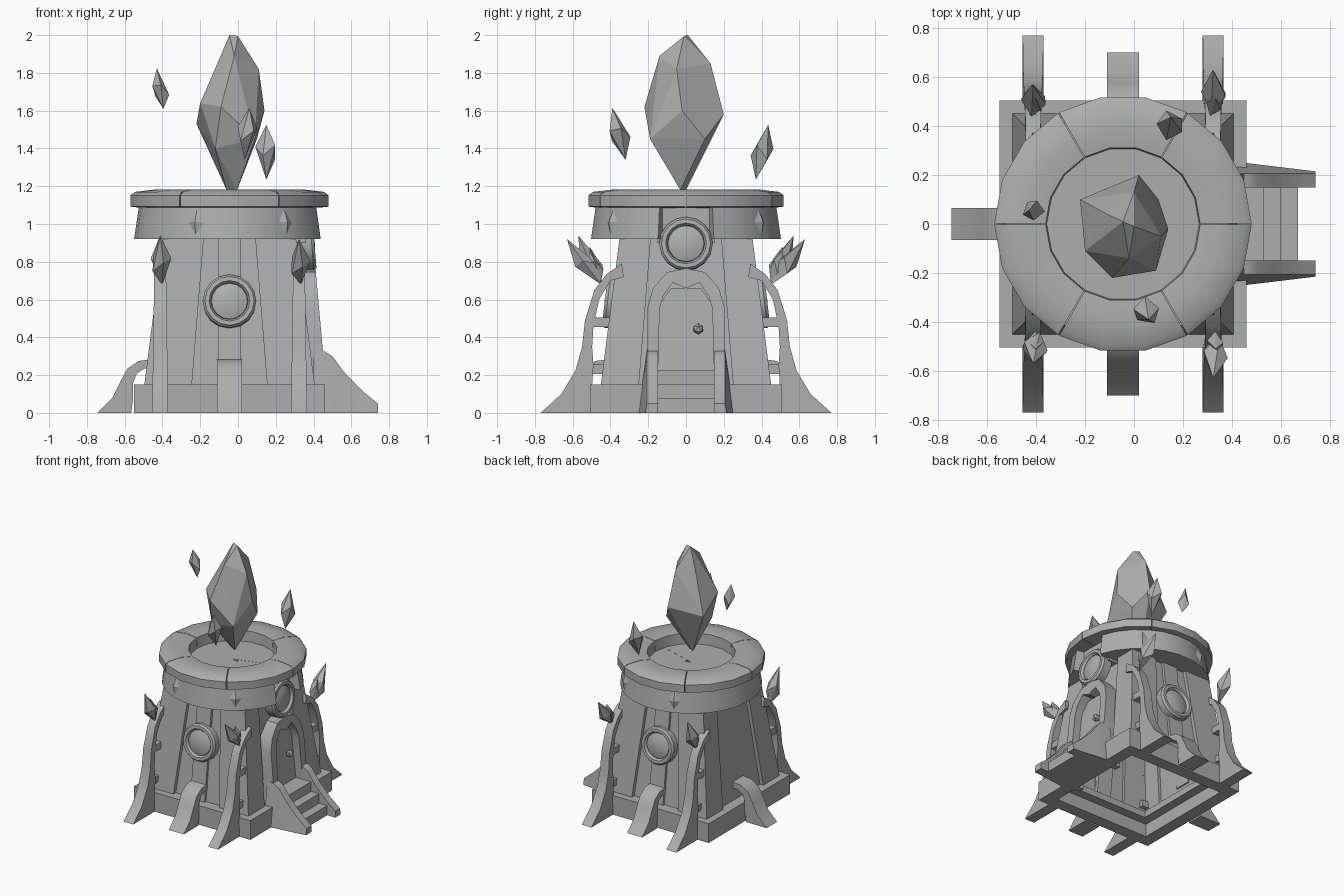
import bpy, bmesh, math
from mathutils import Vector, Matrix

if "Cube" in bpy.data.objects:
    bpy.data.objects.remove(bpy.data.objects["Cube"], do_unlink=True)

stone = bpy.data.materials.new("grey stone")
stone.use_nodes = True
GREY = (0.42, 0.42, 0.42, 1)
stone.diffuse_color = GREY
stone.node_tree.nodes["Principled BSDF"].inputs["Base Color"].default_value = GREY

CX = -0.045                       # tower axis
AXIS = Matrix.Translation((CX, 0, 0))


def finish(name, bm, matrix=None, smooth=False):
    if matrix:
        bm.transform(matrix)
    bmesh.ops.recalc_face_normals(bm, faces=bm.faces)
    mesh = bpy.data.meshes.new(name)
    bm.to_mesh(mesh)
    bm.free()
    mesh.materials.append(stone)
    ob = bpy.data.objects.new(name, mesh)
    bpy.context.scene.collection.objects.link(ob)
    if smooth:
        bpy.ops.object.select_all(action='DESELECT')
        ob.select_set(True)
        bpy.context.view_layer.objects.active = ob
        bpy.ops.object.shade_smooth_by_angle(angle=math.radians(30))
    return ob


def lathe(name, profile, n, matrix, start=0.0, sweep=360.0, closed=False, smooth=False):
    """Spin a (radius, z) profile; radius 0 makes a pole."""
    bm = bmesh.new()
    full = sweep == 360.0
    rows = []
    for k in range(n if full else n + 1):
        a = math.radians(start + sweep * k / n)
        rows.append([bm.verts.new((r * math.cos(a), r * math.sin(a), z)) for r, z in profile])
    m = len(profile)
    for k in range(n):
        p, q = rows[k], rows[(k + 1) % len(rows)]
        for j in range(m if closed else m - 1):
            i = (j + 1) % m
            bm.faces.new((p[j], q[j], q[i], p[i]))
    if not full:
        bm.faces.new(rows[0])
        bm.faces.new(rows[-1])
    bmesh.ops.remove_doubles(bm, verts=bm.verts, dist=1e-5)
    return finish(name, bm, matrix, smooth)


def strip(name, sections, place):
    """Solid strip from (outer, inner) pairs; place(u, v, side) gives the position."""
    bm = bmesh.new()
    rows = [[bm.verts.new(place(*o, 0)), bm.verts.new(place(*i, 0)),
             bm.verts.new(place(*i, 1)), bm.verts.new(place(*o, 1))] for o, i in sections]
    for p, q in zip(rows, rows[1:]):
        for j in range(4):
            i = (j + 1) % 4
            bm.faces.new((p[j], q[j], q[i], p[i]))
    bm.faces.new(rows[0])
    bm.faces.new(rows[-1])
    return finish(name, bm, smooth=True)


def hull(name, points):
    bm = bmesh.new()
    for p in points:
        bm.verts.new(p)
    bmesh.ops.convex_hull(bm, input=bm.verts)
    loose = [v for v in bm.verts if not v.link_faces]
    bmesh.ops.delete(bm, geom=loose, context='VERTS')
    return finish(name, bm)


def box(name, x0, x1, y0, y1, z0, z1):
    return hull(name, [(x, y, z) for x in (x0, x1) for y in (y0, y1) for z in (z0, z1)])


def shard(name, low, high, radius, waist=0.5, n=5):
    low, high = Vector(low), Vector(high)
    turn = (high - low).to_track_quat('Z', 'Y')
    mid = low.lerp(high, waist)
    ring = [mid + turn @ Vector((radius * math.cos(a), radius * math.sin(a), 0.03 * (-1) ** k))
            for k, a in enumerate(2 * math.pi * k / n for k in range(n))]
    return hull(name, [low, high] + ring)


# Square plinth with a ledge underneath, and the tapered tower shell
R2 = math.sqrt(2)
lathe("plinth", [(h * R2, z) for h, z in
      ((.505, 0), (.505, .15), (.34, .15), (.34, .10), (.41, .10), (.41, 0))],
      4, AXIS, start=45, closed=True)
lathe("tower_core", [(.425 * R2, .12), (.322 * R2, .95)], 4, AXIS, start=45)

# Raised slabs beside the recessed centre of each wall
for side in range(4):
    spin = AXIS @ Matrix.Rotation(side * math.pi / 2, 4, 'Z')
    wide = .05 if side % 2 else 0
    for s in (-1, 1):
        pts = []
        for z, near, half in ((.14, .20 + wide, .452), (.94, .135 + wide, .350)):
            for d in (half, half - .05):
                pts += [spin @ Vector((s * near, -d, z)), spin @ Vector((s * half, -d, z))]
        hull("wall_slab", pts)
    # Middle pilaster on the front and back walls
    if side % 2 == 0:
        hull("pilaster", [spin @ Vector((x, -d - o, z)) for x in (-.062, .062)
                          for z, d in ((.14, .42), (.94, .324)) for o in (-.03, .02)])

# Upper drum, open around the window over the door, and the cracked rim
GAP = 17
lathe("drum", [(0, .92), (.505, .92), (.48, 1.09), (0, 1.09)], 24, AXIS,
      start=GAP, sweep=360 - 2 * GAP, smooth=True)
box("window_wall", .0, .36, -.15, .15, .90, 1.089)
RIM = [(.49, 1.088), (.525, 1.092), (.525, 1.152), (.50, 1.17),
       (.40, 1.182), (.315, 1.172), (.31, 1.08)]
for k in range(6):
    lathe("rim_stone", RIM, 3, AXIS, start=60 * k + .3, sweep=59.4, closed=True, smooth=True)

# Diamond studs on the drum
for deg in (-111, -53, 53, 111):
    m = AXIS @ Matrix.Rotation(math.radians(deg), 4, 'Z')
    hull("drum_stud", [m @ Vector(p) for p in
         ((.488, -.045, 1.01), (.488, .045, 1.01), (.482, 0, 1.075),
          (.501, 0, .945), (.512, 0, 1.01))])

# Round windows: a heavy ring with a domed pane
RING = [(.098, -.05), (.14, -.05), (.142, .015), (.13, .03), (.108, .03), (.098, .015)]
PANE = [(.102, -.01), (.095, .012), (.06, .025), (0, .032)]


def window(centre, facing):
    m = Matrix.Translation(centre) @ Vector(facing).to_track_quat('Z', 'Y').to_matrix().to_4x4()
    lathe("window_ring", RING, 16, m, closed=True, smooth=True)
    lathe("window_pane", PANE, 16, m, smooth=True)


for s in (-1, 1):
    window((CX, s * .40, .59), (0, s, .12))
window((.375, 0, .895), (1, 0, .08))

# Tall corner buttresses with struts and crystals
BUTTRESS = [((.77, 0), (.50, 0)), ((.66, .10), (.50, .10)), ((.585, .225), (.49, .25)),
            ((.55, .35), (.497, .35)), ((.535, .49), (.49, .46)), ((.485, .65), (.46, .60)),
            ((.42, .735), (.40, .70)), ((.34, .79), (.33, .72))]
for x, lean, top in ((-.412, -.10, .94), (.323, -.16, .92)):
    for s in (-1, 1):
        strip("buttress", BUTTRESS,
              lambda u, v, t: (x + (t - .5) * (.085 - .03 * v), s * u, v))
        for z in (.205, .455):
            box("buttress_strut", x - .03, x + .03, s * .36, s * .505, z, z + .05)
        shard("buttress_crystal", (x + .01, s * .45, .68), (x, s * (.47 - lean), top), .055, .42)
        shard("crystal_sprout", (x, s * .45, .69), (x + .01, s * .51, top - .06), .035, .5)

# Short arched feet on the three walls without a door
FOOT = [((.70, 0), (.52, 0)), ((.62, .08), (.51, .08)), ((.575, .17), (.51, .16)),
        ((.54, .235), (.49, .21)), ((.48, .275), (.45, .235)), ((.40, .285), (.40, .235))]
for side in (0, 2, 3):
    m = AXIS @ Matrix.Rotation(side * math.pi / 2, 4, 'Z')
    strip("arched_foot", FOOT, lambda u, v, t: m @ Vector(((t - .5) * .13, -u, v)))

# Door, its arched frame and the knob
HALF = [((.225, 0), (.18, 0)), ((.212, .10), (.155, .10)), ((.205, .30), (.145, .30)),
        ((.203, .56), (.14, .55)), ((.175, .66), (.12, .62)), ((.10, .745), (.07, .69))]
flip = [tuple((-y, z) for y, z in pair) for pair in reversed(HALF)]
FRAME = HALF + [((0, .765), (0, .66))] + flip
strip("door_frame", FRAME,
      lambda u, v, t: (.32 if t else .452 - .09 * max(0, v - .3), u, v))
hull("door", [(x, y * s, z) for s in (-1, 1) for y, z in ((.15, .15), (.15, .56), (.08, .66))
              for x in (.32, .405 - .09 * (z - .15))])
bm = bmesh.new()
bmesh.ops.create_icosphere(bm, subdivisions=1, radius=.03)
finish("door_knob", bm, Matrix.Translation((.405, .065, .445)))

# Steps between two sloping cheeks that flare at the ground
for k, x in enumerate((.67, .60, .53)):
    box("step", .40, x, -.16, .16, 0, .075 * (k + 1))
CHEEK = [((.74, .05), (.74, 0)), ((.66, .115), (.66, 0)), ((.57, .205), (.57, 0)),
         ((.50, .30), (.50, 0)), ((.46, .325), (.46, 0)), ((.40, .335), (.40, 0))]
for s in (-1, 1):
    strip("step_cheek", CHEEK,
          lambda u, v, t: (u, s * (.148 if t else
                                   .207 if v else .215 + .12 * (.74 - u)), v))

# Great crystal and its floating splinters
hull("great_crystal", [
    (-.045, .01, 2.0), (0, -.01, 1.995), (-.06, 0, 1.18), (-.005, -.03, 1.18),
    (.02, .2, 1.58), (-.22, .1, 1.53), (-.2, -.11, 1.64), (-.09, -.22, 1.62),
    (.09, -.19, 1.45), (.14, -.02, 1.6), (.11, -.05, 1.82), (-.02, -.14, 1.89),
    (0, .13, 1.85), (-.11, .04, 1.84), (.1, .1, 1.45), (-.12, -.15, 1.4)])
shard("floating_splinter", (-.395, .06, 1.61), (-.43, .055, 1.825), .043, .45)
shard("floating_splinter", (.035, -.32, 1.34), (.06, -.39, 1.615), .055, .5)
shard("floating_splinter", (.15, .37, 1.235), (.15, .435, 1.525), .058, .5)
